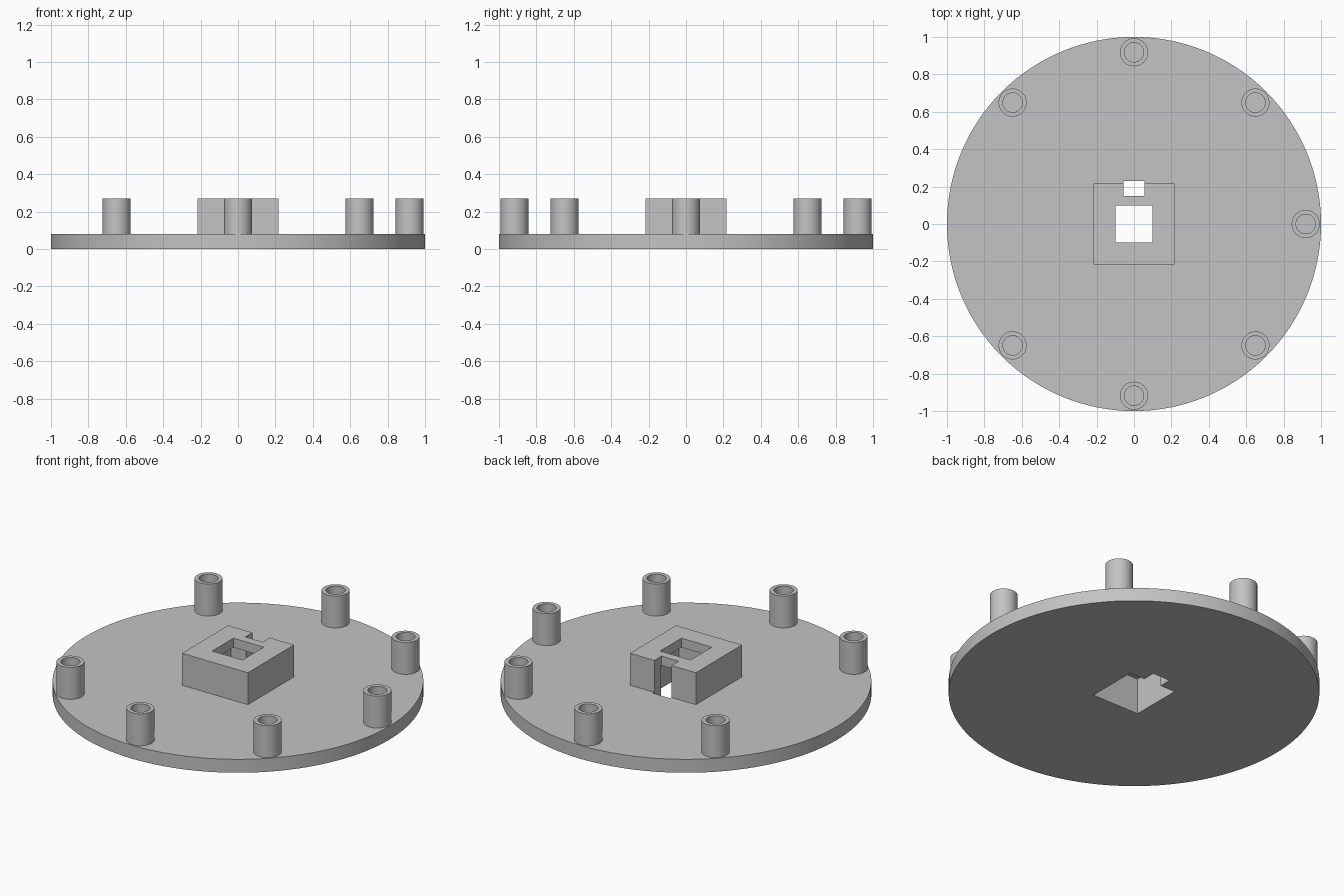
import bpy, bmesh
from math import radians, cos, sin, pi
from mathutils import Vector, Matrix

default = bpy.data.objects.get("Cube")
if default:
    bpy.data.objects.remove(default, do_unlink=True)

grey = bpy.data.materials.new("plain grey")
grey.use_nodes = True
COLOUR = (0.55, 0.55, 0.55, 1)
grey.diffuse_color = COLOUR
grey.node_tree.nodes["Principled BSDF"].inputs["Base Color"].default_value = COLOUR


def make_object(name, bm):
    bmesh.ops.recalc_face_normals(bm, faces=bm.faces)
    mesh = bpy.data.meshes.new(name)
    bm.to_mesh(mesh)
    bm.free()
    mesh.materials.append(grey)
    obj = bpy.data.objects.new(name, mesh)
    bpy.context.collection.objects.link(obj)
    return obj


def box(name, low, high):
    low, high = Vector(low), Vector(high)
    bm = bmesh.new()
    bmesh.ops.create_cube(bm, size=1, matrix=Matrix.Translation((low + high) / 2)
                          @ Matrix.Diagonal((*(high - low), 1)))
    return make_object(name, bm)


def combine(target, other, operation):
    mod = target.modifiers.new(other.name, 'BOOLEAN')
    mod.operation = operation
    mod.solver = 'EXACT'
    mod.object = other
    bpy.context.view_layer.objects.active = target
    bpy.ops.object.modifier_apply(modifier=mod.name)
    bpy.data.objects.remove(other, do_unlink=True)


def smooth(obj):
    bpy.ops.object.select_all(action='DESELECT')
    obj.select_set(True)
    bpy.context.view_layer.objects.active = obj
    bpy.ops.object.shade_smooth_by_angle(angle=radians(30))


PLATE_TOP, TOP = 0.08, 0.27

# Round base plate
bm = bmesh.new()
bmesh.ops.create_cone(bm, cap_ends=True, segments=128, radius1=1, radius2=1,
                      depth=PLATE_TOP, matrix=Matrix.Translation((0, 0, PLATE_TOP / 2)))
plate = make_object("base_plate_with_socket", bm)

# Square socket block, hollow from below, with a smaller opening in its roof
combine(plate, box("block", (-0.217, -0.217, 0.04), (0.217, 0.217, TOP)), 'UNION')
combine(plate, box("cavity", (-0.155, -0.155, -0.1), (0.155, 0.155, 0.215)), 'DIFFERENCE')
combine(plate, box("roof_opening", (-0.1, -0.1, 0.1), (0.1, 0.1, 0.4)), 'DIFFERENCE')

# Slot through the back wall and plate
combine(plate, box("back_slot", (-0.057, 0.15, PLATE_TOP - 0.2), (0.057, 0.23, 0.4)), 'DIFFERENCE')
smooth(plate)


# Hollow posts around the rim, with none on the right
def post(name, centre):
    profile = [(0.075, PLATE_TOP), (0.075, TOP), (0.052, TOP), (0.052, PLATE_TOP)]
    bm = bmesh.new()
    verts = [bm.verts.new((r, 0, z)) for r, z in profile]
    edges = [bm.edges.new(pair) for pair in zip(verts, verts[1:])]
    bmesh.ops.spin(bm, geom=verts + edges, cent=(0, 0, 0), axis=(0, 0, 1),
                   angle=2 * pi, steps=48)
    bmesh.ops.remove_doubles(bm, verts=bm.verts, dist=0.0005)
    bmesh.ops.translate(bm, verts=bm.verts, vec=centre)
    smooth(make_object(name, bm))


for i in range(8):
    if i != 4:
        a = i * pi / 4
        post(f"hollow_post_{i + 1}", (0.918 * cos(a), 0.918 * sin(a), 0))
